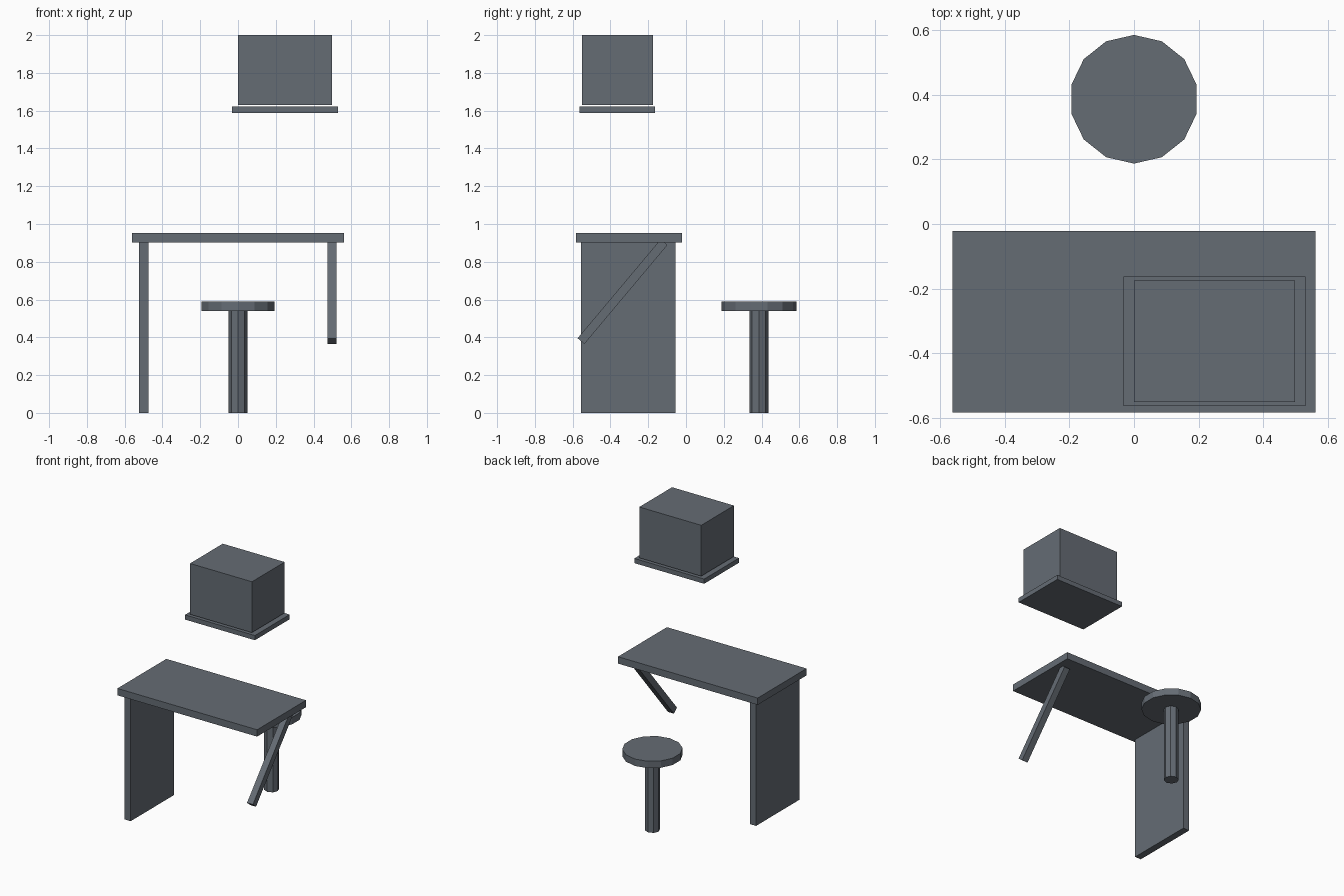
import bpy
import bmesh
import math
from mathutils import Matrix, Vector

cube = bpy.data.objects.get("Cube")
if cube:
    bpy.data.objects.remove(cube, do_unlink=True)

slate = bpy.data.materials.new("slate grey")
slate.use_nodes = True
colour = (0.13, 0.15, 0.175, 1)
slate.diffuse_color = colour
slate.node_tree.nodes["Principled BSDF"].inputs["Base Color"].default_value = colour


def add_object(name, bm):
    mesh = bpy.data.meshes.new(name)
    bm.to_mesh(mesh)
    bm.free()
    mesh.materials.append(slate)
    obj = bpy.data.objects.new(name, mesh)
    bpy.context.collection.objects.link(obj)
    return obj


def box(name, low, high):
    low, high = Vector(low), Vector(high)
    bm = bmesh.new()
    bmesh.ops.create_cube(bm, size=1, matrix=Matrix.Translation((low + high) / 2)
                          @ Matrix.Diagonal((high - low).to_4d()))
    return add_object(name, bm)


def cylinder(name, sides, radius, y, bottom, top):
    bm = bmesh.new()
    bmesh.ops.create_cone(bm, cap_ends=True, segments=sides, radius1=radius,
                          radius2=radius, depth=top - bottom,
                          matrix=Matrix.Translation((0, y, (bottom + top) / 2)))
    return add_object(name, bm)


# Table: top, side panel and slanted brace
box("table_top", (-0.562, -0.583, 0.903), (0.562, -0.021, 0.953))
box("table_side_panel", (-0.525, -0.555, 0), (-0.475, -0.055, 0.901))
brace = box("table_brace", (-0.0235, -0.0235, -0.342), (0.0235, 0.0235, 0.342))
brace.location = (0.498, -0.336, 0.642)
brace.rotation_euler.x = -math.radians(40)

# Round stool
cylinder("stool_seat", 14, 0.199, 0.386, 0.54, 0.59)
cylinder("stool_post", 8, 0.05, 0.386, 0, 0.54)

# Wall cabinet above its base board
box("cabinet", (0, -0.551, 1.63), (0.498, -0.175, 2))
box("cabinet_base", (-0.032, -0.563, 1.588), (0.53, -0.163, 1.622))
